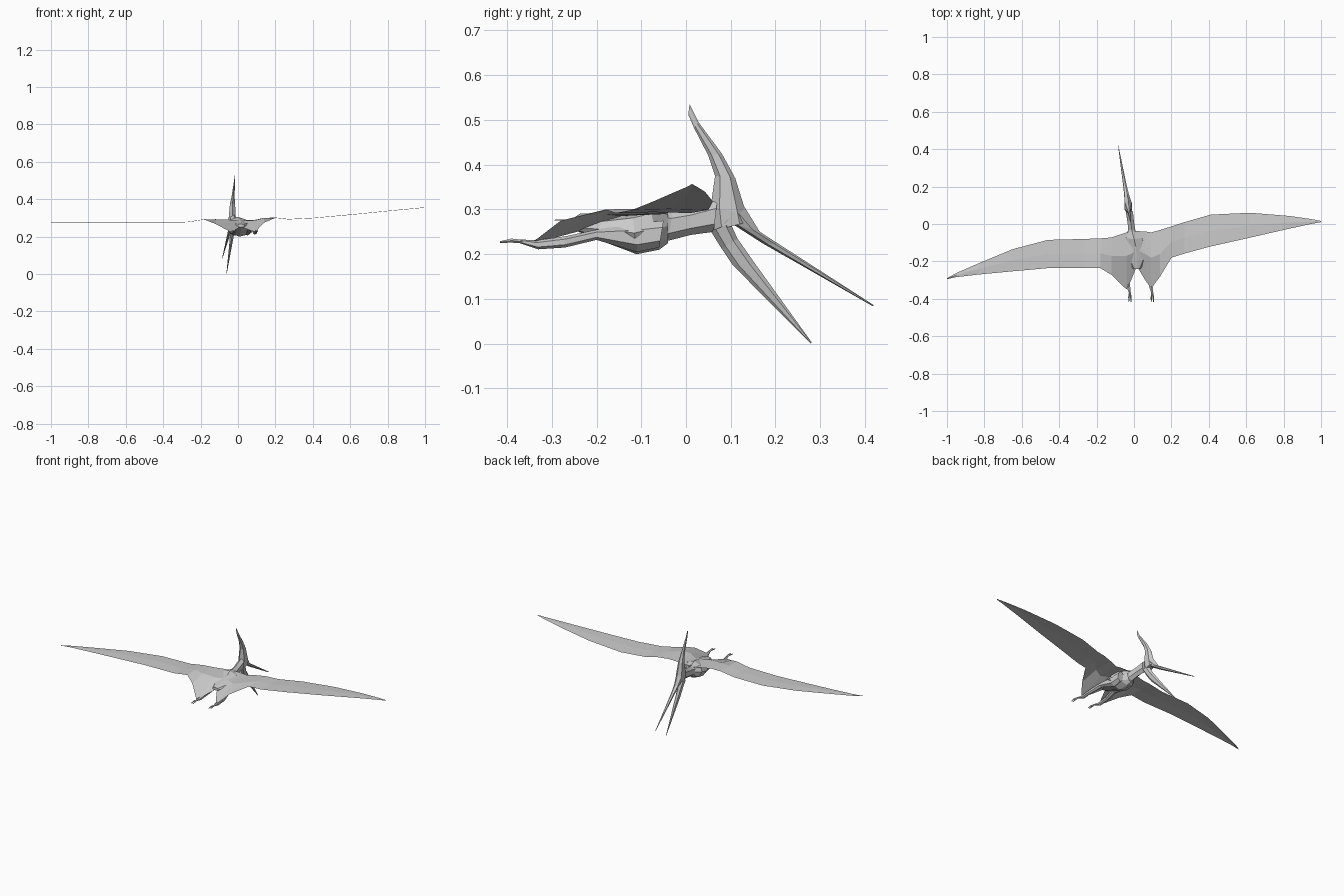
import bpy, math


def make(name, verts, faces):
    me = bpy.data.meshes.new(name)
    me.from_pydata(verts, [], faces)
    me.update()
    ob = bpy.data.objects.new(name, me)
    bpy.context.collection.objects.link(ob)
    return ob


def loft(name, stations, sides=6):
    """Each station: (x, half width, top y, top z, bottom y, bottom z)."""
    verts, faces = [], []
    for x, w, ty, tz, by, bz in stations:
        for k in range(sides):
            a = 2 * math.pi * k / sides
            t = (1 - math.cos(a)) / 2
            verts.append((x + w * math.sin(a), ty + (by - ty) * t, tz + (bz - tz) * t))
    for i in range(len(stations) - 1):
        for k in range(sides):
            a, b = i * sides + k, i * sides + (k + 1) % sides
            faces.append((a, b, b + sides, a + sides))
    last = (len(stations) - 1) * sides
    faces.append(tuple(reversed(range(sides))))
    faces.append(tuple(range(last, last + sides)))
    ob = make(name, verts, faces)
    import bmesh
    bm = bmesh.new()
    bm.from_mesh(ob.data)
    bmesh.ops.recalc_face_normals(bm, faces=bm.faces)
    bm.to_mesh(ob.data)
    bm.free()
    return ob


def membrane(name, stations):
    """Thin skin. Each station: (x, lead y, lead z, mid y, mid z, trail y, trail z)."""
    verts, faces = [], []
    for x, ly, lz, my, mz, ty, tz in stations:
        verts += [(x, ly, lz), (x, my, mz), (x, ty, tz)]
    for i in range(len(stations) - 1):
        for k in range(2):
            a = i * 3 + k
            faces.append((a, a + 1, a + 4, a + 3))
    return make(name, verts, faces)


def wing(tips):
    """Outer wing stations (x, lead y, trail y, z) with a middle row added."""
    return [(x, l, z, (l + t) / 2, z + 0.002, t, z) for x, l, t, z in tips]


# Wing skin, from left tip over the back to right tip
left = wing([(-1, -.290, -.295, .275), (-.95, -.262, -.284, .275), (-.83, -.21, -.27, .275),
             (-.65, -.135, -.253, .275), (-.46, -.085, -.236, .275), (-.27, -.08, -.234, .277),
             (-.18, -.077, -.236, .291)])
back = [(-.12, -.072, .293, -.17, .292, -.272, .268),
        (-.04, -.045, .29, -.17, .29, -.35, .225),
        (-.015, -.04, .29, -.16, .288, -.30, .235),
        (.015, -.038, .29, -.14, .285, -.225, .255),
        (.06, -.04, .29, -.16, .285, -.30, .235),
        (.092, -.045, .29, -.18, .288, -.345, .225),
        (.14, -.032, .298, -.16, .300, -.28, .275)]
right = wing([(.20, -.013, -.18, .300), (.27, .01, -.158, .292), (.41, .05, -.12, .299),
              (.62, .06, -.073, .318), (.83, .043, -.025, .339), (.95, .026, .001, .35),
              (1, .016, .010, .355)])
membrane("wing_membrane", left + back + right)

# Body and neck
loft("body", [(.015, .02, -.24, .268, -.24, .25), (.015, .05, -.19, .28, -.195, .232),
              (.01, .07, -.12, .295, -.11, .2), (.0, .06, -.08, .305, -.06, .21),
              (-.01, .025, -.04, .30, -.04, .225)], 8)
loft("neck", [(-.01, .032, -.06, .30, -.055, .225), (-.012, .022, -.03, .297, -.04, .23),
              (-.017, .02, .01, .302, .01, .243), (-.025, .022, .07, .32, .062, .25)])


def head_part(name, rows):
    """Profile rows (width, top y, z, bottom y, z) along the turned head."""
    return loft(name, [(-.015 - .165 * (r[1] + r[3]) / 2, *r) for r in rows])


# Skull with upper beak, crest and lower jaw
head_part("crest_and_skull", [(.001, .008, .535, .005, .512), (.004, .028, .495, .018, .482),
                              (.008, .08, .425, .05, .42), (.016, .11, .37, .065, .375),
                              (.022, .135, .29, .055, .305), (.02, .14, .272, .06, .252)])
head_part("upper_beak", [(.022, .128, .31, .07, .255), (.015, .165, .25, .10, .27),
                         (.010, .21, .221, .17, .225), (.001, .42, .086, .417, .084)])
head_part("lower_jaw", [(.02, .10, .268, .055, .252), (.013, .115, .235, .08, .212),
                        (.010, .155, .178, .105, .175), (.001, .281, .003, .279, 0)])

# Legs with feet and claws
for side, hip, knee, foot in (("left", -.02, -.03, -.022), ("right", .05, .09, .098)):
    loft(side + "_leg", [(hip, .02, -.05, .275, -.06, .215), (hip, .025, -.11, .27, -.11, .205),
                         ((hip + knee) / 2, .017, -.20, .255, -.2, .232),
                         (knee, .011, -.27, .24, -.27, .215), (knee, .011, -.335, .231, -.33, .211),
                         (foot, .006, -.37, .233, -.37, .224)])
    for s in (-1, 1):
        loft(side + "_toe", [(foot, .005, -.365, .232, -.365, .224),
                             (foot + s * .005, .004, -.39, .235, -.39, .226),
                             (foot + s * .006, .002, -.416, .229, -.416, .225)], 4)
